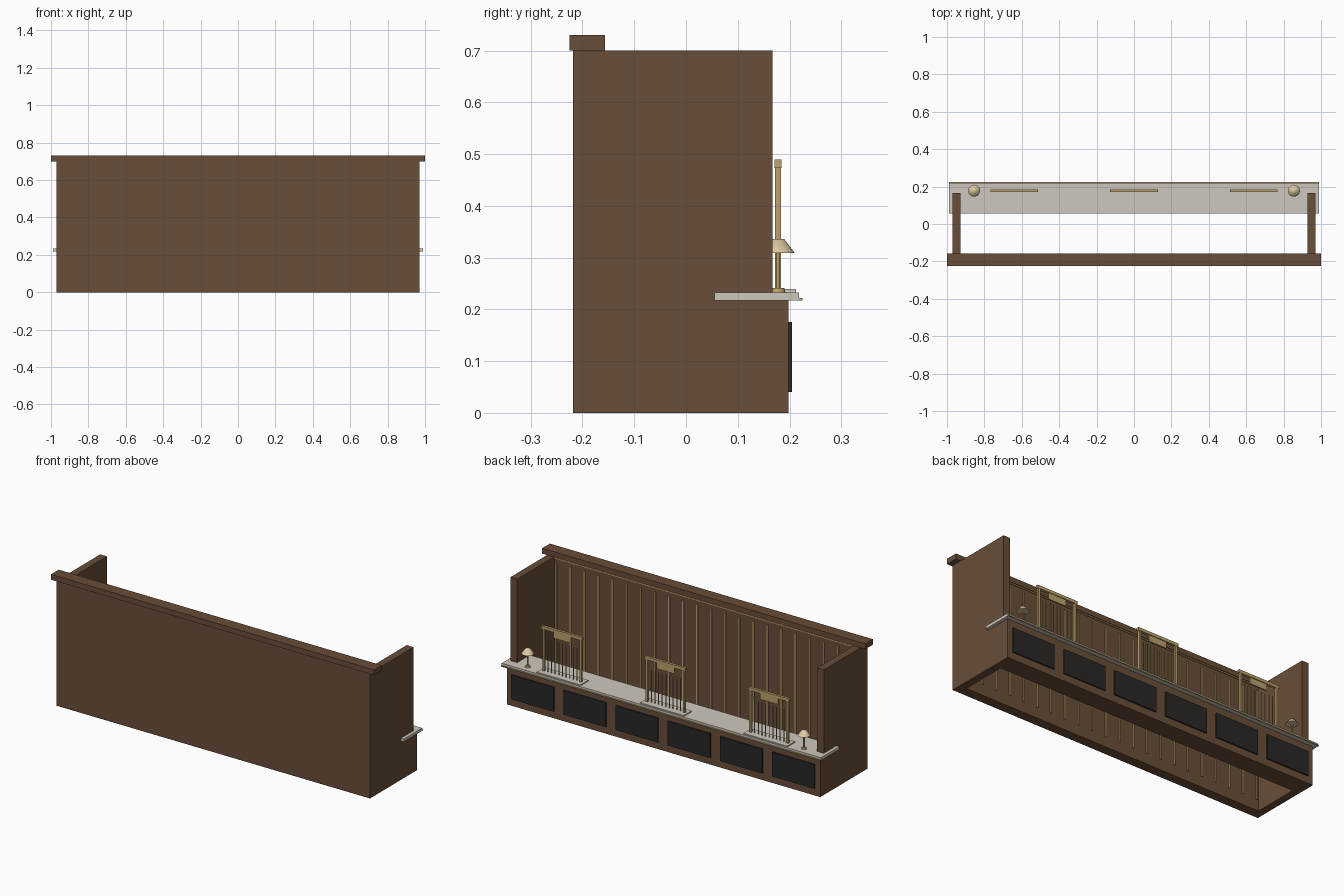
import bpy, bmesh, math

if "Cube" in bpy.data.objects:
    bpy.data.objects.remove(bpy.data.objects["Cube"])

def material(name, rgb):
    m = bpy.data.materials.new(name)
    m.diffuse_color = (*rgb, 1)
    m.use_nodes = True
    m.node_tree.nodes["Principled BSDF"].inputs["Base Color"].default_value = m.diffuse_color
    return m

WOOD = material("wood", (0.14, 0.075, 0.04))
MARBLE = material("marble", (0.62, 0.58, 0.51))
BRASS = material("brass", (0.50, 0.36, 0.15))
DARK = material("dark_panel", (0.022, 0.021, 0.02))
SHADE = material("lamp_shade", (0.72, 0.58, 0.36))

def box(name, x, y, z, mat):
    """Box from (min, max) ranges on each axis."""
    bm = bmesh.new()
    bmesh.ops.create_cube(bm, size=1)
    for v in bm.verts:
        v.co = [r[0] + (c + 0.5) * (r[1] - r[0]) for r, c in zip((x, y, z), v.co)]
    me = bpy.data.meshes.new(name)
    bm.to_mesh(me)
    bm.free()
    me.materials.append(mat)
    ob = bpy.data.objects.new(name, me)
    bpy.context.collection.objects.link(ob)
    return ob

def cone(name, x, y, z, r1, r2, mat, sides=24):
    """Round part standing between two heights."""
    bpy.ops.mesh.primitive_cone_add(vertices=sides, radius1=r1, radius2=r2,
                                    depth=z[1] - z[0], location=(x, y, (z[0] + z[1]) / 2))
    ob = bpy.context.object
    ob.name = name
    ob.data.materials.append(mat)
    bpy.ops.object.shade_smooth_by_angle(angle=math.radians(60))
    return ob

# Back wall, cornice and side walls
box("back_wall", (-0.97, 0.97), (-0.218, -0.163), (0, 0.70), WOOD)
box("cornice", (-1, 1), (-0.225, -0.157), (0.70, 0.73), WOOD)
box("cornice_trim", (-0.93, 0.93), (-0.163, -0.158), (0.692, 0.698), BRASS)
for side, a, b in (("left", -0.97, -0.928), ("right", 0.928, 0.97)):
    box(side + "_wall", (a, b), (-0.218, 0.167), (0, 0.70), WOOD)

# Vertical strips on the back wall
for i in range(22):
    x = -0.915 + i * 1.83 / 21
    box("wall_strip", (x - 0.004, x + 0.004), (-0.163, -0.158), (0.06, 0.67), BRASS)

# Counter with marble top and brass edge
box("counter_body", (-0.97, 0.97), (0.095, 0.198), (0, 0.217), WOOD)
box("counter_top", (-0.988, 0.988), (0.055, 0.218), (0.217, 0.233), MARBLE)
box("counter_edge_trim", (-0.988, 0.988), (0.218, 0.225), (0.217, 0.222), BRASS)
for i in range(6):
    x = (i - 2.5) * 0.323
    box("counter_panel", (x - 0.131, x + 0.131), (0.197, 0.205), (0.04, 0.176), DARK)

# Three service windows with bars
Y = 0.178
for cx in (-0.64, 0, 0.64):
    box("window_sill", (cx - 0.135, cx + 0.135), (Y - 0.035, Y + 0.035), (0.233, 0.239), MARBLE)
    for s in (-1, 1):
        x = cx + s * 0.115
        box("window_post", (x - 0.006, x + 0.006), (Y - 0.006, Y + 0.006), (0.239, 0.473), BRASS)
    box("window_top_bar", (cx - 0.127, cx + 0.127), (Y - 0.007, Y + 0.007), (0.473, 0.49), BRASS)
    box("window_plate", (cx - 0.055, cx + 0.055), (Y - 0.003, Y + 0.003), (0.438, 0.473), BRASS)
    for i in range(9):
        cone("window_bar", cx + (i - 4) * 0.0225, Y, (0.239, 0.42), 0.0025, 0.0025, BRASS, 8)

# Two lamps
for x in (-0.855, 0.855):
    cone("lamp_base", x, Y, (0.233, 0.241), 0.014, 0.012, BRASS)
    cone("lamp_stem", x, Y, (0.241, 0.312), 0.004, 0.004, BRASS, 12)
    cone("lamp_shade", x, Y, (0.309, 0.336), 0.032, 0.012, SHADE)
